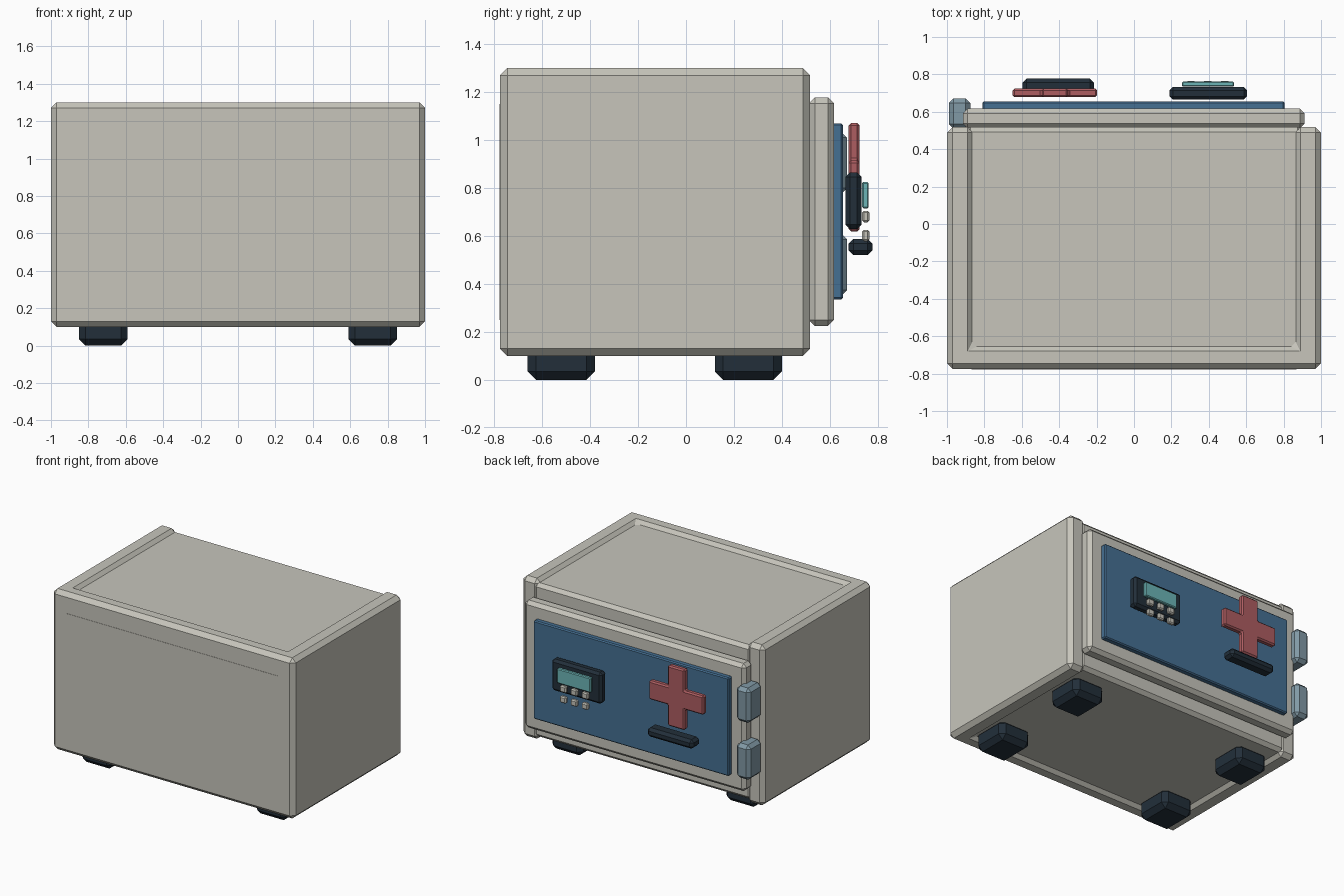
import bpy, bmesh

if "Cube" in bpy.data.objects:
    bpy.data.objects.remove(bpy.data.objects["Cube"])


def material(name, rgb):
    m = bpy.data.materials.new(name)
    m.diffuse_color = (*rgb, 1)
    m.use_nodes = True
    m.node_tree.nodes["Principled BSDF"].inputs["Base Color"].default_value = m.diffuse_color
    return m


SHELL = material("warm_grey", (0.57, 0.56, 0.50))
DARK = material("dark", (0.016, 0.028, 0.042))
BLUE = material("blue", (0.06, 0.16, 0.29))
RED = material("red", (0.42, 0.11, 0.12))
TEAL = material("teal", (0.15, 0.46, 0.47))
STEEL = material("steel", (0.22, 0.32, 0.38))


def prism(name, pts, direction, mat, bevel=0.0):
    """Extrude a closed 3D outline along a direction and chamfer its edges."""
    bm = bmesh.new()
    f = bm.faces.new([bm.verts.new(p) for p in pts])
    ext = bmesh.ops.extrude_face_region(bm, geom=[f])["geom"]
    bmesh.ops.translate(bm, vec=direction,
                        verts=[v for v in ext if isinstance(v, bmesh.types.BMVert)])
    bmesh.ops.recalc_face_normals(bm, faces=bm.faces)
    me = bpy.data.meshes.new(name)
    bm.to_mesh(me)
    bm.free()
    me.materials.append(mat)
    ob = bpy.data.objects.new(name, me)
    bpy.context.collection.objects.link(ob)
    if bevel:
        b = ob.modifiers.new("chamfer", "BEVEL")
        b.width, b.segments, b.limit_method = bevel, 1, "ANGLE"
    return ob


def box(name, x, y, z, mat, bevel=0.0):
    pts = [(x[0], y[0], z[0]), (x[1], y[0], z[0]), (x[1], y[1], z[0]), (x[0], y[1], z[0])]
    return prism(name, pts, (0, 0, z[1] - z[0]), mat, bevel)


# Cabinet: U-shaped side and back walls, slightly recessed top and bottom
u = [(-1, -.775), (1, -.775), (1, .518), (.86, .518), (.86, -.65),
     (-.86, -.65), (-.86, .518), (-1, .518)]
prism("cabinet_walls", [(x, y, .1) for x, y in u], (0, 0, 1.2), SHELL, .03)
box("cabinet_top", (-.9, .9), (-.7, .518), (1.12, 1.275), SHELL, .025)
box("cabinet_bottom", (-.9, .9), (-.7, .518), (.125, .28), SHELL, .025)
box("back_panel", (-.87, .87), (-.777, -.7), (.25, 1.15), SHELL)

# Feet
for side, x in (("left", -.72), ("right", .72)):
    for end, y in (("front", -.52), ("rear", .26)):
        box(f"foot_{end}_{side}", (x - .13, x + .13), (y - .14, y + .14), (0, .15), DARK, .035)

# Door with coloured panel and hinges
box("door", (-.915, .912), (.512, .617), (.225, 1.178), SHELL, .025)
box("door_panel", (-.81, .805), (.605, .655), (.335, 1.07), BLUE, .008)
for name, z in (("lower", .48), ("upper", .905)):
    box(f"hinge_{name}", (-.99, -.875), (.51, .672), (z - .13, z + .13), STEEL, .025)

# Cross emblem
a, b, cx, cz = .07, .226, -.423, .845
cross = [(-a, -b), (a, -b), (a, -a), (b, -a), (b, a), (a, a),
         (a, b), (-a, b), (-a, a), (-b, a), (-b, -a), (-a, -a)]
prism("cross", [(cx + x, .678, cz + z) for x, z in cross], (0, .046, 0), RED, .01)

# Handle
box("handle", (-.595, -.215), (.678, .777), (.52, .588), DARK, .02)

# Keypad with display and buttons
box("keypad", (.19, .605), (.665, .732), (.63, .865), DARK, .018)
box("display", (.257, .535), (.734, .762), (.715, .825), TEAL, .006)
for row, z in enumerate((.681, .602)):
    for col, x in enumerate((.305, .395, .485)):
        box(f"button_{row}_{col}", (x - .026, x + .026), (.734, .765),
            (z - .024, z + .024), SHELL, .008)
